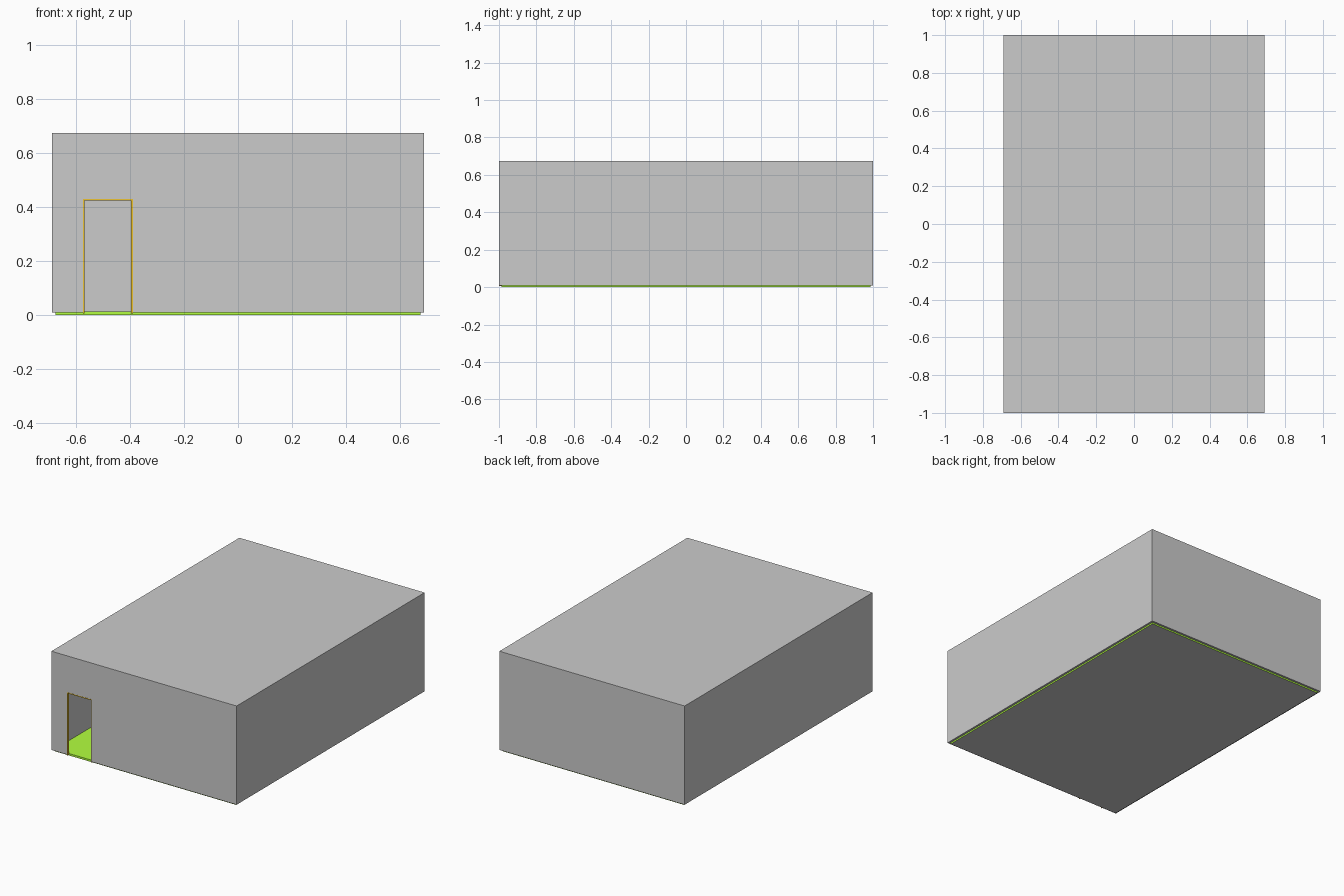
import bpy

if "Cube" in bpy.data.objects:
    bpy.data.objects.remove(bpy.data.objects["Cube"])

HX, HY, TOP = 0.69, 1.0, 0.675      # outer half sizes and roof height
BASE, T = 0.01, 0.014               # wall underside height, wall thickness
DX0, DX1, DZ = -0.575, -0.39, 0.43  # door opening
BAR = 0.006                         # door frame bar width


def material(name, rgb):
    m = bpy.data.materials.new(name)
    m.diffuse_color = (*rgb, 1)
    m.use_nodes = True
    m.node_tree.nodes["Principled BSDF"].inputs["Base Color"].default_value = m.diffuse_color
    return m


def box(name, x0, x1, y0, y1, z0, z1, mat=None):
    bpy.ops.mesh.primitive_cube_add(
        size=1, location=((x0 + x1) / 2, (y0 + y1) / 2, (z0 + z1) / 2))
    o = bpy.context.object
    o.name = name
    o.scale = (x1 - x0, y1 - y0, z1 - z0)
    bpy.ops.object.transform_apply(location=True, rotation=True, scale=True)
    if mat:
        o.data.materials.append(mat)
    return o


def cut(target, cutter):
    mod = target.modifiers.new("cut", 'BOOLEAN')
    mod.operation = 'DIFFERENCE'
    mod.solver = 'EXACT'
    mod.object = cutter
    bpy.context.view_layer.objects.active = target
    bpy.ops.object.modifier_apply(modifier=mod.name)
    bpy.data.objects.remove(cutter)


green = material("floor_green", (0.45, 1.0, 0.05))
orange = material("frame_orange", (0.85, 0.55, 0.03))
grey = material("underside_grey", (0.8, 0.8, 0.8))

# Hollow room: walls and roof, open below, with a doorway in the front
room = box("walls_and_roof", -HX, HX, -HY, HY, BASE, TOP)
cut(room, box("room_cutter", -HX + T, HX - T, -HY + T, HY - T, -0.1, TOP - T))
cut(room, box("door_cutter", DX0, DX1, -HY - 0.1, -HY + 0.1, -0.1, DZ))

# Floor slab: green top and sides, grey underside
floor = box("floor", -HX + T, HX - T, -HY + T, HY - T, 0, 0.013, green)
floor.data.materials.append(grey)
for p in floor.data.polygons:
    if p.normal.z < -0.5:
        p.material_index = 1

# Door frame lining the opening
Y0, Y1 = -HY - 0.001, -HY + T + 0.001
box("door_jamb_left", DX0, DX0 + BAR, Y0, Y1, 0.005, DZ, orange)
box("door_jamb_right", DX1 - BAR, DX1, Y0, Y1, 0.005, DZ, orange)
box("door_head", DX0 + BAR, DX1 - BAR, Y0, Y1, DZ - BAR, DZ, orange)
